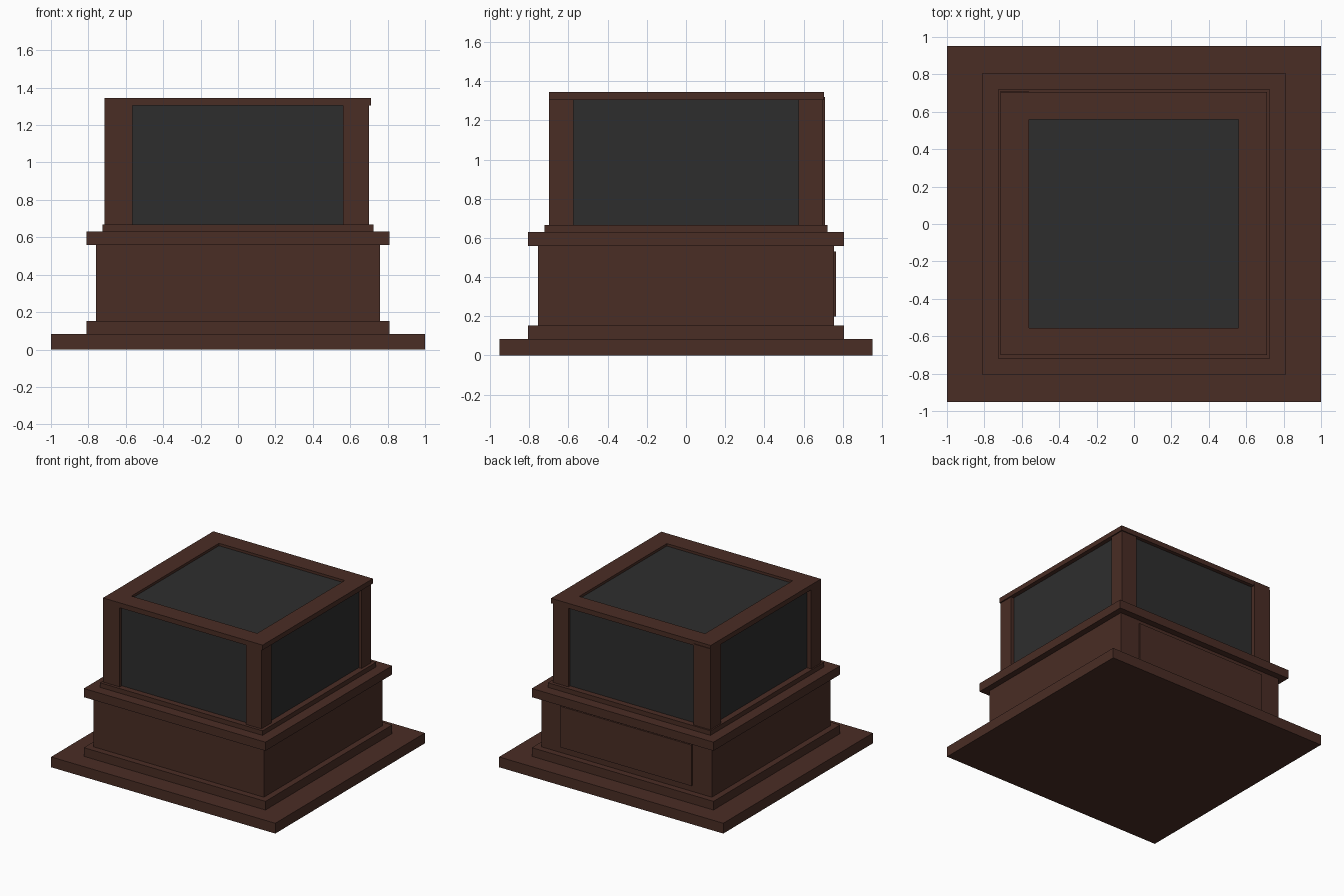
import bpy, bmesh

if "Cube" in bpy.data.objects:
    bpy.data.objects.remove(bpy.data.objects["Cube"])


def material(name, rgb):
    m = bpy.data.materials.new(name)
    m.diffuse_color = (*rgb, 1)
    m.use_nodes = True
    m.node_tree.nodes["Principled BSDF"].inputs["Base Color"].default_value = m.diffuse_color
    return m


wood = material("dark_wood", (0.068, 0.026, 0.018))
glass = material("dark_glass", (0.027, 0.027, 0.027))


def finish(name, bm, mat):
    bmesh.ops.recalc_face_normals(bm, faces=bm.faces)
    me = bpy.data.meshes.new(name)
    bm.to_mesh(me)
    bm.free()
    me.materials.append(mat)
    ob = bpy.data.objects.new(name, me)
    bpy.context.collection.objects.link(ob)
    return ob


def box(name, x0, x1, y0, y1, z0, z1, mat=wood):
    bm = bmesh.new()
    bmesh.ops.create_cube(bm, size=1)
    for v in bm.verts:
        v.co = (x1 if v.co.x > 0 else x0,
                y1 if v.co.y > 0 else y0,
                z1 if v.co.z > 0 else z0)
    return finish(name, bm, mat)


def ring(name, outer, inner, z0, z1, mat=wood):
    # rectangular frame with a rectangular opening
    bm = bmesh.new()

    def loop(r, z):
        x0, x1, y0, y1 = r
        return [bm.verts.new((x, y, z)) for x, y in
                ((x0, y0), (x1, y0), (x1, y1), (x0, y1))]

    loops = [loop(outer, z0), loop(outer, z1), loop(inner, z1), loop(inner, z0)]
    for a, b in zip(loops, loops[1:] + loops[:1]):
        for i in range(4):
            j = (i + 1) % 4
            bm.faces.new((a[i], a[j], b[j], b[i]))
    return finish(name, bm, mat)


# stepped wooden base
for name, hx, hy, z0, z1 in (
        ("base_plate", 1.0, 0.953, 0.0, 0.083),
        ("lower_moulding", 0.81, 0.807, 0.083, 0.153),
        ("body", 0.76, 0.755, 0.153, 0.56),
        ("upper_moulding", 0.81, 0.807, 0.56, 0.63),
        ("case_sill", 0.725, 0.723, 0.63, 0.667)):
    box(name, -hx, hx, -hy, hy, z0, z1)

# access panel on the back
box("back_panel", -0.585, 0.585, 0.75, 0.765, 0.20, 0.53)

# corner posts of the display case
box("front_left_post", -0.714, -0.565, -0.70, -0.575, 0.667, 1.305)
box("front_right_post", 0.562, 0.70, -0.70, -0.575, 0.667, 1.305)
box("back_right_post", 0.562, 0.70, 0.575, 0.697, 0.667, 1.305)
box("back_left_post", -0.714, -0.565, 0.575, 0.71, 0.667, 1.32)

# lid frame and glass
ring("lid_frame", (-0.714, 0.71, -0.70, 0.705), (-0.562, 0.56, -0.555, 0.56),
     1.305, 1.345)
box("glass_case", -0.675, 0.675, -0.675, 0.675, 0.66, 1.325, glass)
